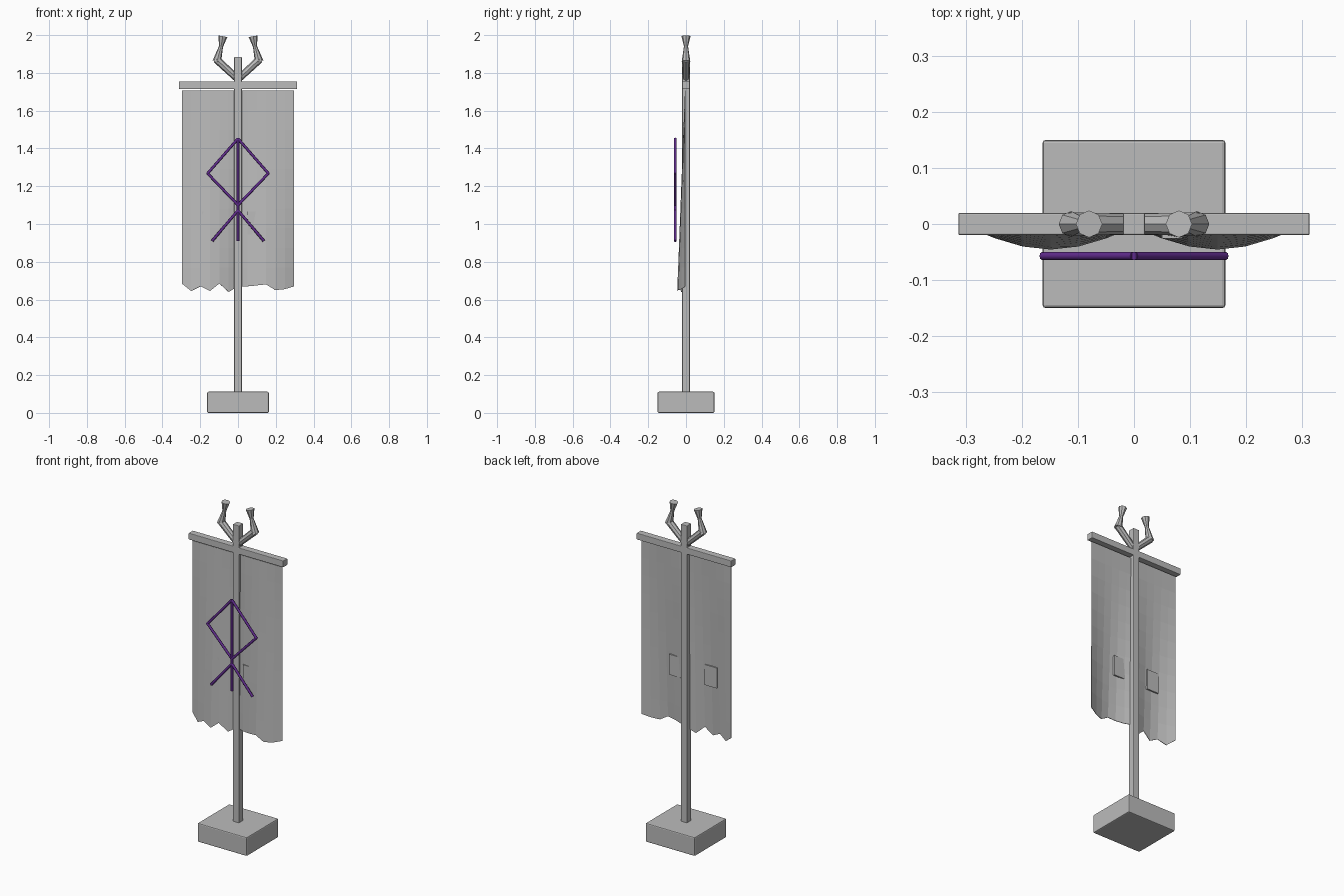
import bpy, bmesh, math
from mathutils import Vector

if "Cube" in bpy.data.objects:
    bpy.data.objects.remove(bpy.data.objects["Cube"])


def material(name, rgb):
    m = bpy.data.materials.new(name)
    m.diffuse_color = (*rgb, 1)
    m.use_nodes = True
    m.node_tree.nodes["Principled BSDF"].inputs["Base Color"].default_value = m.diffuse_color
    return m


GREY = material("plain grey", (0.5, 0.5, 0.5))
PURPLE = material("rune purple", (0.12, 0.025, 0.27))


def finish(name, bm, mat):
    bmesh.ops.recalc_face_normals(bm, faces=bm.faces)
    me = bpy.data.meshes.new(name)
    bm.to_mesh(me)
    bm.free()
    me.materials.append(mat)
    ob = bpy.data.objects.new(name, me)
    bpy.context.collection.objects.link(ob)
    return ob


def box(name, lo, hi, bevel=0.0, mat=GREY):
    lo, hi = Vector(lo), Vector(hi)
    bm = bmesh.new()
    bmesh.ops.create_cube(bm, size=1)
    for v in bm.verts:
        v.co = (lo + hi) / 2 + v.co * (hi - lo)
    ob = finish(name, bm, mat)
    if bevel:
        mod = ob.modifiers.new("bevel", 'BEVEL')
        mod.width, mod.segments = bevel, 2
    return ob


def limb(name, path, sides, mat):
    """Loft rings along (x, y, z, radius) points lying in an XZ plane."""
    bm = bmesh.new()
    pts = [Vector(p[:3]) for p in path]
    rings = []
    for i, p in enumerate(pts):
        d = (pts[min(i + 1, len(pts) - 1)] - pts[max(i - 1, 0)]).normalized()
        side = Vector((0, 1, 0)).cross(d)
        r = path[i][3]
        rings.append([bm.verts.new(p + r * (side * math.cos(a) + Vector((0, 1, 0)) * math.sin(a)))
                      for a in (math.tau * k / sides for k in range(sides))])
    for a, b in zip(rings, rings[1:]):
        for k in range(sides):
            n = (k + 1) % sides
            bm.faces.new((a[k], a[n], b[n], b[k]))
    bm.faces.new(rings[0])
    bm.faces.new(rings[-1])
    return finish(name, bm, mat)


# Stand, pole and crossbar
box("base", (-0.163, -0.15, 0), (0.163, 0.15, 0.112), 0.006)
box("pole", (-0.02, -0.02, 0.1), (0.02, 0.02, 1.885), 0.003)
box("crossbar", (-0.313, -0.02, 1.715), (0.313, 0.02, 1.754), 0.003)

# Antlers on top of the pole
for s, label in ((-1, "left"), (1, "right")):
    limb(label + "_antler_lower", [(0, 0, 1.765, 0.018), (s * 0.114, 0, 1.872, 0.021)], 8, GREY)
    limb(label + "_antler_upper", [(s * 0.112, 0, 1.86, 0.023), (s * 0.09, 0, 1.94, 0.011),
                                   (s * 0.08, 0, 1.994, 0.024)], 8, GREY)

# Hanging cloth with two folds that deepen downward and a torn hem
hem = [.685, .645, .67, .645, .685, .64, .67, .67, .675, .68, .65, .655, .67]
COLS, ROWS, TOP = len(hem) - 1, 10, 1.707
bm = bmesh.new()
grid = []
for j in range(ROWS + 1):
    t = j / ROWS
    row = []
    for i, low in enumerate(hem):
        x = -0.297 + 0.594 * i / COLS
        bottom = low if j == ROWS else 0.665
        y = -0.004 - 0.04 * t * abs(math.sin(math.pi * x / 0.297))
        row.append(bm.verts.new((x, y, TOP + (bottom - TOP) * t)))
    grid.append(row)
for a, b in zip(grid, grid[1:]):
    for i in range(COLS):
        bm.faces.new((a[i], b[i], b[i + 1], a[i + 1]))
cloth = finish("cloth", bm, GREY)
solid = cloth.modifiers.new("thickness", 'SOLIDIFY')
solid.thickness, solid.offset = 0.003, 0

# Patches sewn into the cloth
box("left_patch", (-0.19, -0.028, 0.945), (-0.11, -0.019, 1.067))
box("right_patch", (0.05, -0.026, 0.945), (0.125, -0.017, 1.067))

# Rune made of round rods floating in front of the cloth
rods = {"rune_stem": ((0, 0.91), (0, 1.455))}
for s, label in ((-1, "left"), (1, "right")):
    rods[f"rune_{label}_upper"] = ((0, 1.452), (s * 0.163, 1.265))
    rods[f"rune_{label}_lower"] = ((s * 0.163, 1.27), (0, 1.1))
    rods[f"rune_{label}_leg"] = ((0, 1.072), (s * 0.137, 0.91))
for name, ends in rods.items():
    rod = limb(name, [(x, -0.057, z, 0.0075) for x, z in ends], 8, PURPLE)
    for p in rod.data.polygons:
        p.use_smooth = len(p.vertices) == 4
